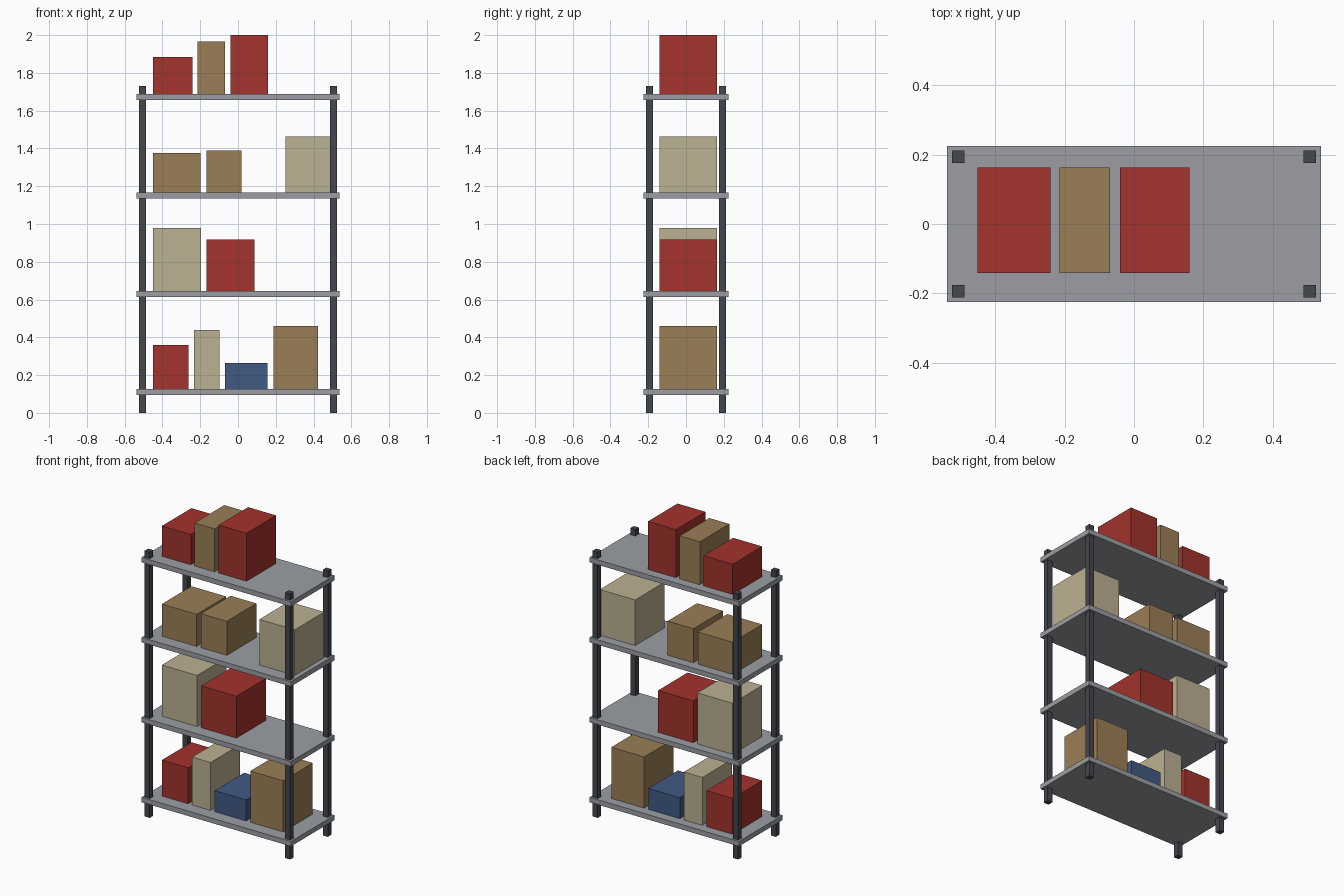
import bpy

if "Cube" in bpy.data.objects:
    bpy.data.objects.remove(bpy.data.objects["Cube"])


def material(name, rgb):
    """Flat colour given as sRGB bytes, stored as linear."""
    m = bpy.data.materials.new(name)
    lin = [((c / 255 + 0.055) / 1.055) ** 2.4 for c in rgb]
    m.diffuse_color = (*lin, 1)
    m.use_nodes = True
    m.node_tree.nodes["Principled BSDF"].inputs["Base Color"].default_value = m.diffuse_color
    return m


STEEL = material("dark steel", (68, 71, 77))
GREY = material("shelf grey", (155, 158, 163))
RED = material("red", (163, 51, 45))
BROWN = material("cardboard brown", (155, 126, 87))
CREAM = material("cream", (188, 177, 147))
BLUE = material("blue", (65, 90, 130))


def block(name, x, y, z, mat):
    """Box spanning the (low, high) range on each axis."""
    bpy.ops.mesh.primitive_cube_add(size=1)
    ob = bpy.context.object
    ob.name = name
    ob.location = [(a + b) / 2 for a, b in (x, y, z)]
    ob.scale = [b - a for a, b in (x, y, z)]
    bpy.ops.object.transform_apply(location=False, rotation=False, scale=True)
    ob.data.materials.append(mat)


# Four corner posts
for sx, side in ((-1, "left"), (1, "right")):
    for sy, end in ((-1, "front"), (1, "back")):
        cx, cy, h = sx * 0.506, sy * 0.193, 0.018
        block(f"post_{end}_{side}", (cx - h, cx + h), (cy - h, cy + h), (0, 1.73), STEEL)

# Boxes on each shelf: x start, x end, top height, colour
SHELF_BOXES = [
    [(-0.45, -0.261, 0.36, RED), (-0.232, -0.099, 0.438, CREAM),
     (-0.07, 0.157, 0.263, BLUE), (0.187, 0.424, 0.459, BROWN)],
    [(-0.45, -0.196, 0.979, CREAM), (-0.167, 0.087, 0.919, RED)],
    [(-0.45, -0.199, 1.376, BROWN), (-0.168, 0.018, 1.389, BROWN),
     (0.252, 0.507, 1.464, CREAM)],
    [(-0.45, -0.241, 1.884, RED), (-0.214, -0.069, 1.967, BROWN),
     (-0.041, 0.16, 2.0, RED)],
]

# Shelves with their boxes
for i, boxes in enumerate(SHELF_BOXES):
    top = 0.126 + 0.5205 * i
    block(f"shelf_{i + 1}", (-0.538, 0.538), (-0.224, 0.224), (top - 0.032, top), GREY)
    for j, (x0, x1, z1, mat) in enumerate(boxes):
        block(f"box_{i + 1}_{j + 1}", (x0, x1), (-0.141, 0.163), (top, z1), mat)
